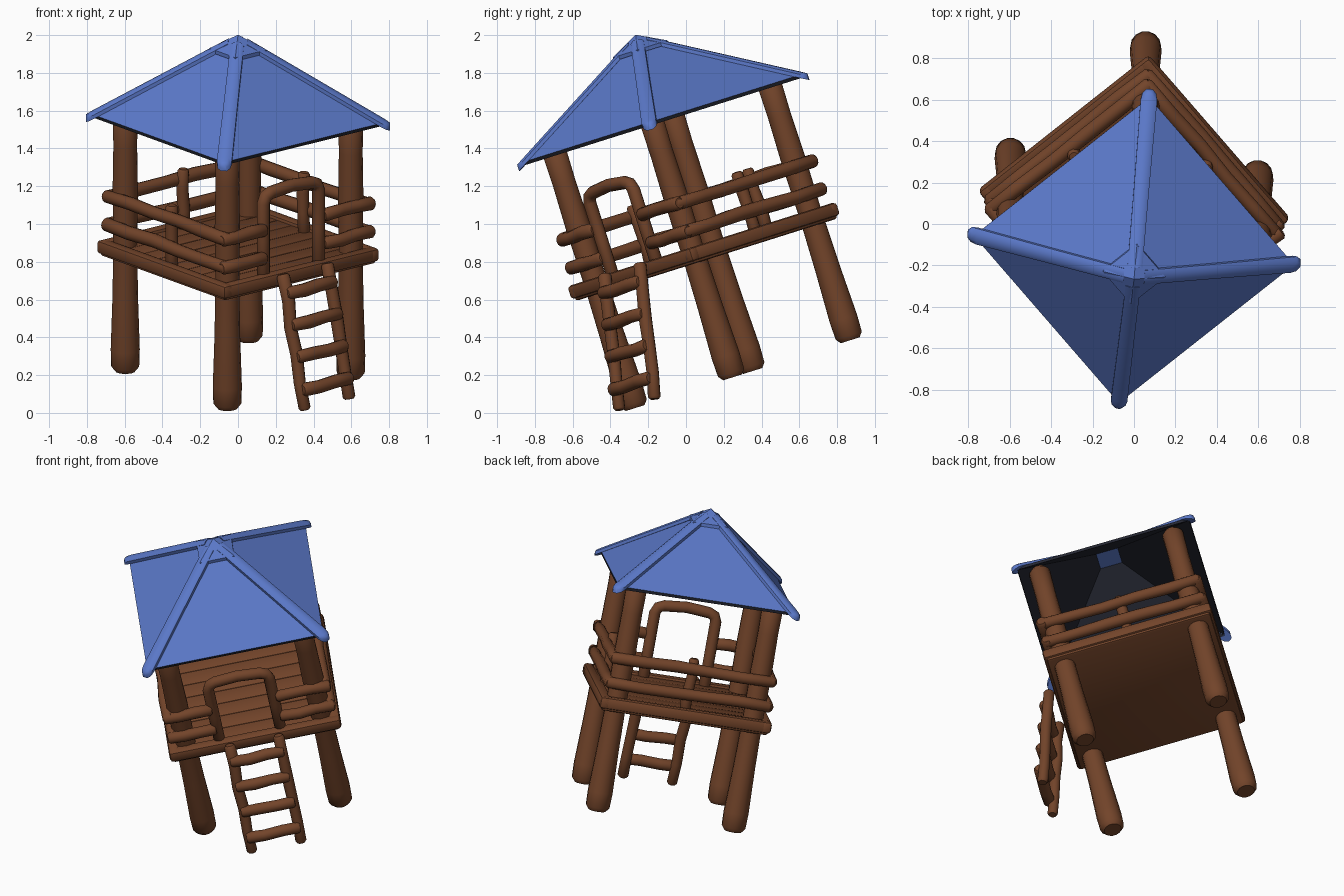
import bpy, bmesh, math, random
from mathutils import Matrix, Vector

if "Cube" in bpy.data.objects:
    bpy.data.objects.remove(bpy.data.objects["Cube"], do_unlink=True)
random.seed(4)

# The whole tower leans forward and is turned on its axis
PLACE = (Matrix.Translation((0, 0.3, 0.205)) @ Matrix.Rotation(math.radians(17.5), 4, 'X')
         @ Matrix.Rotation(math.radians(39.6), 4, 'Z'))


def material(name, rgb):
    m = bpy.data.materials.new(name)
    m.use_nodes = True
    m.diffuse_color = (*rgb, 1)
    m.node_tree.nodes["Principled BSDF"].inputs["Base Color"].default_value = (*rgb, 1)
    return m


WOOD = material("brown wood", (0.17, 0.058, 0.023))
BLUE = material("blue roof", (0.107, 0.195, 0.6))
DARK = material("dark lining", (0.017, 0.019, 0.03))


def finish(name, bm, mats, angle=40):
    bmesh.ops.recalc_face_normals(bm, faces=bm.faces)
    me = bpy.data.meshes.new(name)
    bm.to_mesh(me)
    bm.free()
    me.transform(PLACE)
    for m in mats:
        me.materials.append(m)
    ob = bpy.data.objects.new(name, me)
    bpy.context.collection.objects.link(ob)
    bpy.ops.object.select_all(action='DESELECT')
    ob.select_set(True)
    bpy.context.view_layer.objects.active = ob
    bpy.ops.object.shade_smooth_by_angle(angle=math.radians(angle))
    return ob


def log(name, path, radii, sides=12):
    """Round timber along a path, with softened ends."""
    pts = [Vector(p) for p in path]
    a, b = (pts[1] - pts[0]).normalized(), (pts[-1] - pts[-2]).normalized()
    soft = radii[0] * 0.35
    pts = [pts[0], pts[0] + a * soft] + pts[1:-1] + [pts[-1] - b * soft, pts[-1]]
    radii = [radii[0] * 0.72] + list(radii) + [radii[-1] * 0.72]
    span = pts[-1] - pts[0]
    ref = Vector((1, 0, 0)) if abs(span.y) > max(abs(span.x), abs(span.z)) else Vector((0, 1, 0))
    bm = bmesh.new()
    rings = []
    for i, (p, r) in enumerate(zip(pts, radii)):
        t = (pts[min(i + 1, len(pts) - 1)] - pts[max(i - 1, 0)]).normalized()
        u = (ref - t * ref.dot(t)).normalized()
        v = t.cross(u)
        rings.append([bm.verts.new(p + (u * math.cos(k) + v * math.sin(k)) * r)
                      for k in (2 * math.pi * s / sides for s in range(sides))])
    for r0, r1 in zip(rings, rings[1:]):
        for s in range(sides):
            n = (s + 1) % sides
            bm.faces.new((r0[s], r0[n], r1[n], r1[s]))
    bm.faces.new(rings[0])
    bm.faces.new(rings[-1])
    return finish(name, bm, [WOOD], 50)


def straight(name, a, b, r, steps=5):
    """Straight log with a slightly uneven, hand-hewn outline."""
    a, b = Vector(a), Vector(b)
    path = [a.lerp(b, i / steps) for i in range(steps + 1)]
    for p in path[1:-1]:
        p += Vector([random.uniform(-0.006, 0.006) for _ in range(3)])
    return log(name, path, [r * random.uniform(0.94, 1.06) for _ in path])


def box(name, lo, hi, bevel=0.015):
    bm = bmesh.new()
    bmesh.ops.create_cube(bm, size=1)
    lo, hi = Vector(lo), Vector(hi)
    for v in bm.verts:
        v.co = Vector([(c + 0.5) * (h - l) + l for c, l, h in zip(v.co, lo, hi)])
    bmesh.ops.bevel(bm, geom=bm.edges[:], offset=bevel, segments=2, affect='EDGES', profile=0.5)
    return finish(name, bm, [WOOD])


# Corner posts, thicker at the foot
for sx in (-1, 1):
    for sy in (-1, 1):
        x, y = 0.424 * sx, 0.424 * sy
        heights = (0, 0.12, 0.4, 0.7, 1.0, 1.25, 1.46)
        widths = (0.074, 0.077, 0.068, 0.063, 0.067, 0.063, 0.066)
        log("corner_post", [(x, y, z) for z in heights], widths, 14)

# Platform: base slab, deck planks and edge beams
box("platform_base", (-0.52, -0.52, 0.635), (0.52, 0.52, 0.69))
for i in range(8):
    y = -0.48 + i * 0.12
    box("deck_plank", (-0.48, y, 0.67), (0.48, y + 0.119, 0.703), 0.005)
for s in (-1, 1):
    box("edge_beam", (0.5 * s - 0.035, -0.535, 0.648), (0.5 * s + 0.035, 0.535, 0.722), 0.02)
    box("edge_beam", (-0.535, 0.5 * s - 0.035, 0.648), (0.535, 0.5 * s + 0.035, 0.722), 0.02)

# Railings: full on three sides, split around the gate on the front
RAIL = 0.49
for z in (0.81, 0.965):
    for s in (-1, 1):
        straight("side_rail", (RAIL * s, -0.51, z), (RAIL * s, 0.51, z), 0.036)
    straight("back_rail", (-0.51, RAIL, z), (0.51, RAIL, z), 0.036)
    straight("front_rail_right", (-0.52, -RAIL, z), (-0.22, -RAIL, z), 0.036, 3)
    straight("front_rail_left", (0.18, -RAIL, z), (0.52, -RAIL, z), 0.036, 3)
for x, y in ((-0.455, 0), (0.455, 0), (0, 0.455)):
    straight("rail_post", (x, y, 0.69), (x, y, 1.03), 0.033, 3)

# Gate arch with rounded shoulders
xl, xr, top, c = -0.215, 0.165, 1.155, 0.05
gate = [(xl, 0.69), (xl, 0.9), (xl, top - c), (xl + 0.3 * c, top - 0.3 * c), (xl + c, top),
        (-0.025, top + 0.012), (xr - c, top), (xr - 0.3 * c, top - 0.3 * c), (xr, top - c),
        (xr, 0.9), (xr, 0.69)]
log("gate_arch", [(x, -0.47, z) for x, z in gate], [0.035] * len(gate))

# Ladder leaning on the platform
top_p, foot_p = Vector((0, -0.565, 0.725)), Vector((0, -0.75, 0.015))
for x in (-0.16, 0.145):
    straight("ladder_side", top_p + Vector((x, 0, 0)), foot_p + Vector((x, 0, 0)), 0.034)
for f in (0.13, 0.365, 0.6, 0.84):
    p = top_p.lerp(foot_p, f) + Vector((0, -0.025, 0))
    straight("ladder_rung", p + Vector((-0.175, 0, 0)), p + Vector((0.16, 0, 0)), 0.035, 3)


def pyramid(bm, half, z, peak, mat):
    """Four-sided cone of faces; returns its base ring."""
    ring = [bm.verts.new((half * x, half * y, z)) for x, y in ((-1, -1), (1, -1), (1, 1), (-1, 1))]
    tip = bm.verts.new((0, 0, peak))
    for i in range(4):
        bm.faces.new((ring[i], ring[(i + 1) % 4], tip)).material_index = mat
    return ring


# Roof sheet: blue outside, dark lining inside
EAVE, PEAK, HALF = 1.412, 1.865, 0.55
bm = bmesh.new()
outer = pyramid(bm, HALF, EAVE + 0.008, PEAK, 0)
inner = pyramid(bm, HALF - 0.004, EAVE - 0.01, PEAK - 0.025, 1)
for i in range(4):
    j = (i + 1) % 4
    bm.faces.new((outer[i], outer[j], inner[j], inner[i])).material_index = 1
finish("roof_sheet", bm, [BLUE, DARK], 20)

# Ridge strips down the four hips: shallow tent section with rounded foot
for k in range(4):
    d = Matrix.Rotation(math.pi / 4 + k * math.pi / 2, 3, 'Z')
    bm = bmesh.new()
    rings = []
    for r, w in ((0.05, 0.036), (0.4, 0.037), (0.765, 0.04), (0.79, 0.034), (0.808, 0.016)):
        z = PEAK + 0.008 - (PEAK - EAVE) * r / (HALF * math.sqrt(2))
        section = ((-w, -0.022), (-w, 0.0), (-0.5 * w, 0.014), (0.5 * w, 0.014), (w, 0.0), (w, -0.022))
        rings.append([bm.verts.new(d @ Vector((r, y, z + h))) for y, h in section])
    for a, b in zip(rings, rings[1:]):
        for s in range(6):
            bm.faces.new((a[s], a[(s + 1) % 6], b[(s + 1) % 6], b[s]))
    bm.faces.new(rings[0])
    bm.faces.new(rings[-1])
    finish("roof_ridge", bm, [BLUE], 50)

# Cap on the peak
bm = bmesh.new()
cap = pyramid(bm, 0.108, 1.805, 1.884, 0)
low = [bm.verts.new(v.co - Vector((0, 0, 0.02))) for v in cap]
for i in range(4):
    j = (i + 1) % 4
    bm.faces.new((cap[i], cap[j], low[j], low[i]))
bm.faces.new(low)
finish("roof_cap", bm, [BLUE], 20)
